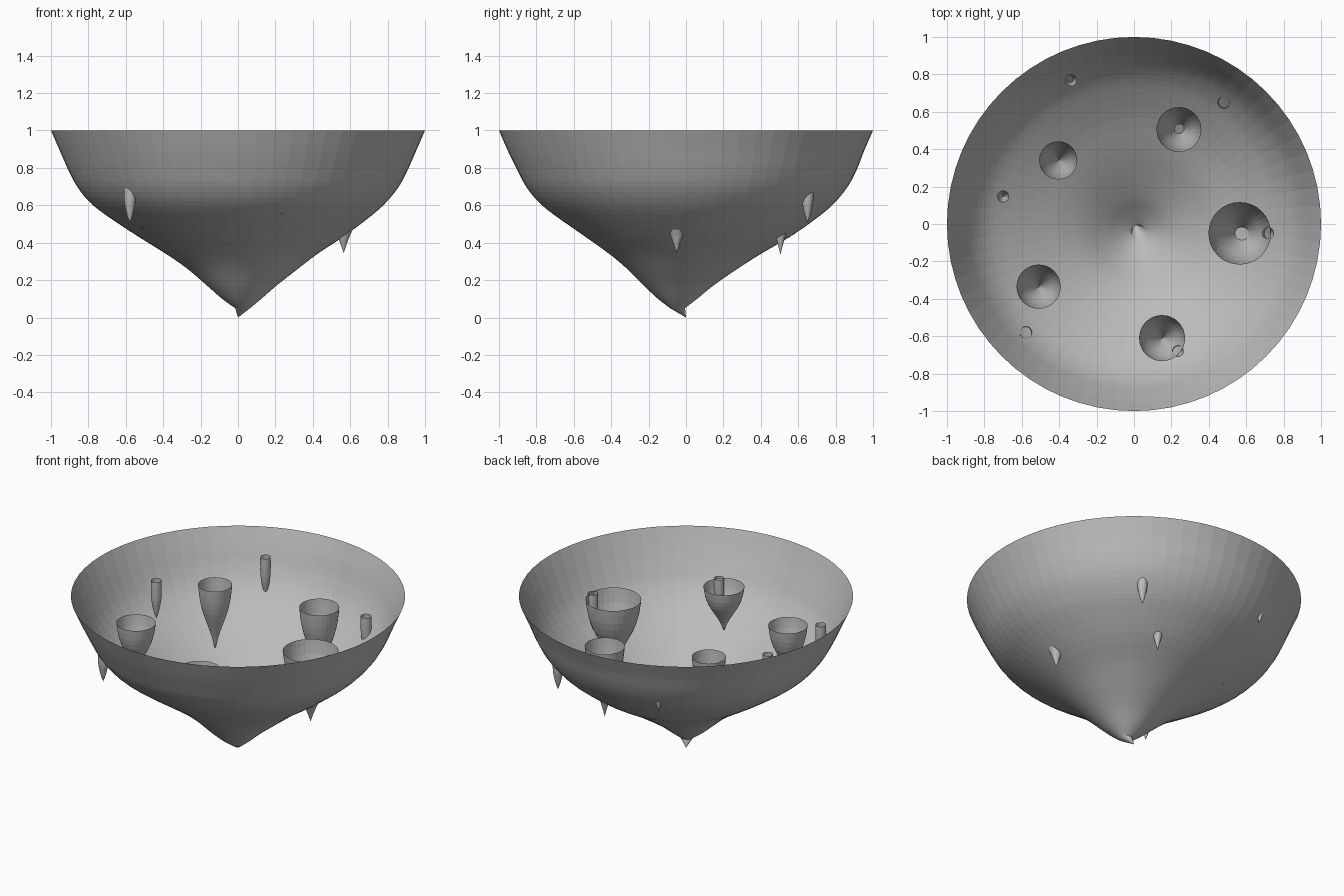
import bpy
import bmesh
from math import cos, sin, tau
from mathutils import Vector

cube = bpy.data.objects.get("Cube")
if cube:
    bpy.data.objects.remove(cube)

grey = bpy.data.materials.new("plain_grey")
grey.use_nodes = True
tint = (0.5, 0.5, 0.5, 1)
grey.diffuse_color = tint
grey.node_tree.nodes["Principled BSDF"].inputs["Base Color"].default_value = tint


def smooth_path(points, steps):
    """Catmull-Rom curve through the given points."""
    pts = [Vector(p) for p in points]
    path = []
    for i in range(len(pts) - 1):
        a, b, c, d = pts[max(i - 1, 0)], pts[i], pts[i + 1], pts[min(i + 2, len(pts) - 1)]
        for s in range(steps):
            t = s / steps
            path.append(0.5 * (2 * b + (c - a) * t + (2 * a - 5 * b + 4 * c - d) * t ** 2
                               + (3 * b - a - 3 * c + d) * t ** 3))
    return path + [pts[-1]]


def shell(name, rings, sides):
    """Open-topped shell lofted from a point through rings of (x, y, z, radius)."""
    bm = bmesh.new()
    tip = bm.verts.new(rings[0][:3])
    below = None
    for x, y, z, r in rings[1:]:
        ring = [bm.verts.new((x + r * cos(tau * k / sides), y + r * sin(tau * k / sides), z))
                for k in range(sides)]
        for k in range(sides):
            n = (k + 1) % sides
            if below:
                bm.faces.new((below[k], below[n], ring[n], ring[k]))
            else:
                bm.faces.new((tip, ring[n], ring[k]))
        below = ring
    mesh = bpy.data.meshes.new(name)
    bm.to_mesh(mesh)
    bm.free()
    mesh.materials.append(grey)
    obj = bpy.data.objects.new(name, mesh)
    bpy.context.collection.objects.link(obj)
    return obj


# Large bowl, its axis wandering slightly towards the bent tip
bowl = [(0.025, -0.045, 0.05, 0.04), (0.02, -0.045, 0.1, 0.105), (0.02, -0.04, 0.17, 0.185),
        (0.025, -0.02, 0.26, 0.295), (0.02, -0.005, 0.34, 0.405), (0.015, 0.01, 0.44, 0.56),
        (0.005, 0.008, 0.55, 0.715), (0, 0.005, 0.62, 0.796), (0, 0.005, 0.7, 0.86),
        (0, 0.005, 0.79, 0.908), (0, 0, 0.89, 0.952), (0, 0, 1, 1)]
shell("bowl", [Vector((0, 0, 0, 0))] + smooth_path(bowl, 3), 64)

# Fractions of height and radius for the two kinds of cup
cup_profile = smooth_path([(0, 0), (0.2, 0.2), (0.4, 0.47), (0.6, 0.75),
                           (0.8, 0.92), (1, 1)], 2)
bud_profile = smooth_path([(0, 0), (0.15, 0.42), (0.3, 0.7), (0.5, 0.96),
                           (0.8, 1.03), (1, 1)], 2)


def add_cups(name, profile, sides, places):
    for i, (x, y, bottom, top, radius) in enumerate(places, 1):
        rings = [(x, y, bottom + (top - bottom) * h, radius * w) for h, w in profile]
        shell(f"{name}_{i}", rings, sides)


# Tapered cups: x, y, tip height, rim height, rim radius
add_cups("cup", cup_profile, 32, [
    (0.24, 0.505, 0.335, 0.8, 0.12),
    (-0.405, 0.34, 0.41, 0.84, 0.102),
    (0.565, -0.05, 0.345, 0.81, 0.167),
    (-0.51, -0.335, 0.475, 0.817, 0.118),
    (0.15, -0.61, 0.5, 0.79, 0.123)])

# Small slender buds
add_cups("bud", bud_profile, 24, [
    (-0.337, 0.768, 0.622, 0.877, 0.031),
    (0.48, 0.65, 0.507, 0.75, 0.032),
    (-0.7, 0.147, 0.61, 0.862, 0.031),
    (-0.578, -0.58, 0.505, 0.746, 0.032),
    (0.717, -0.05, 0.575, 0.81, 0.031),
    (0.235, -0.68, 0.55, 0.798, 0.03)])
